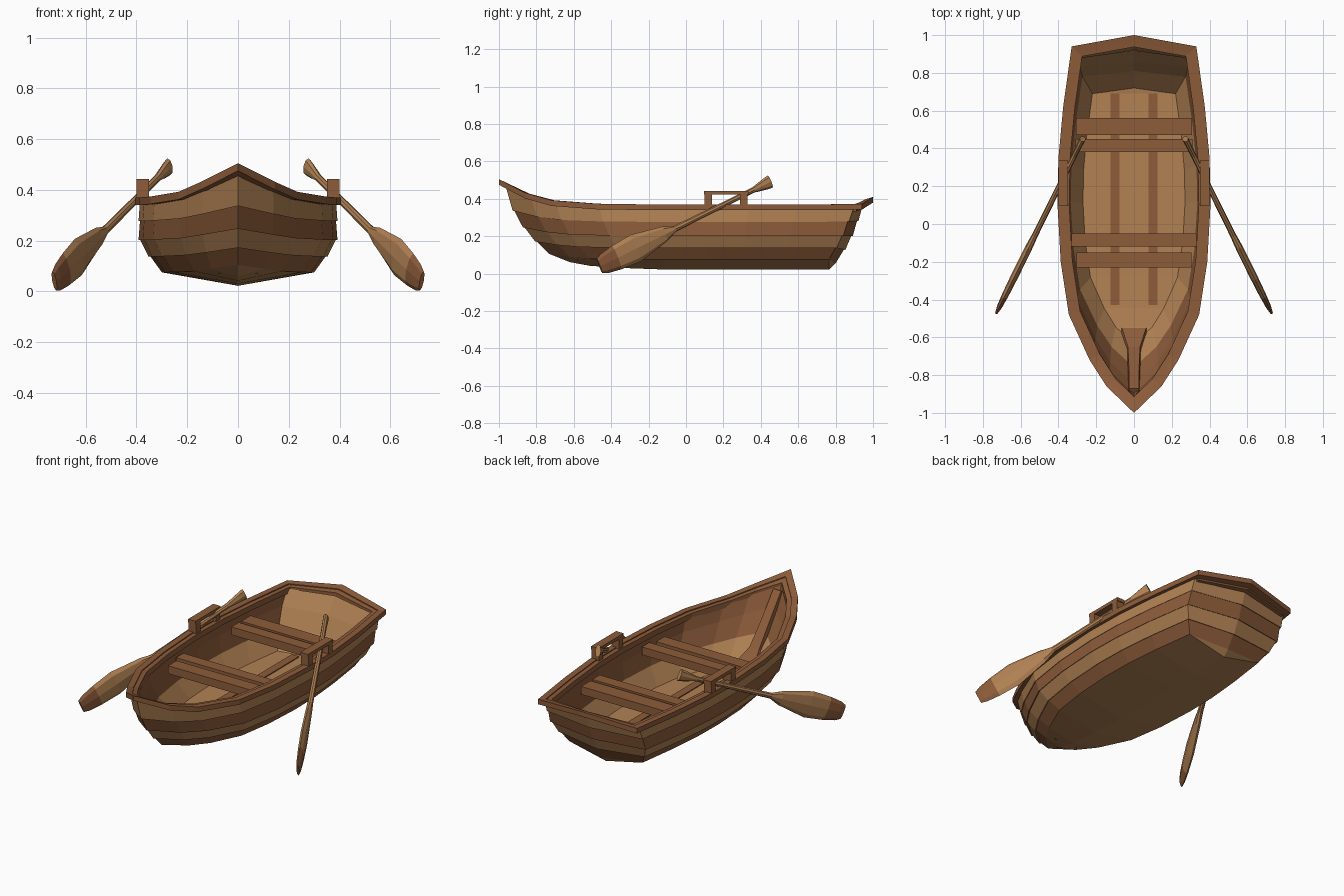
import bpy, bmesh, math
from mathutils import Vector as V

if "Cube" in bpy.data.objects:
    bpy.data.objects.remove(bpy.data.objects["Cube"])


def material(name, rgb):
    m = bpy.data.materials.new(name)
    m.diffuse_color = [((c / 255 + 0.055) / 1.055) ** 2.4 for c in rgb] + [1]
    m.use_nodes = True
    m.node_tree.nodes["Principled BSDF"].inputs["Base Color"].default_value = m.diffuse_color
    return m


TAN = material("light wood", (178, 130, 84))
BROWN = material("brown wood", (141, 92, 58))


def finish(name, bm, mats, flip=False):
    bmesh.ops.remove_doubles(bm, verts=bm.verts, dist=1e-5)
    bmesh.ops.recalc_face_normals(bm, faces=bm.faces)
    if flip:
        bmesh.ops.reverse_faces(bm, faces=bm.faces)
    me = bpy.data.meshes.new(name)
    bm.to_mesh(me)
    bm.free()
    for m in mats:
        me.materials.append(m)
    ob = bpy.data.objects.new(name, me)
    bpy.context.collection.objects.link(ob)
    return ob


def loft(bm, rings, mats, closed=False):
    """Bridge equal rings; one material index per band."""
    rows = [[bm.verts.new(p) for p in r] for r in rings]
    n, count = len(rows[0]), len(rows)
    for k in range(count if closed else count - 1):
        a, b = rows[k], rows[(k + 1) % count]
        for i in range(n):
            j = (i + 1) % n
            bm.faces.new((a[i], a[j], b[j], b[i])).material_index = mats[k]
    return rows


def box(name, lo, hi, mat):
    bm = bmesh.new()
    bmesh.ops.create_cube(bm, size=1)
    for v in bm.verts:
        v.co = V([(lo[i] + hi[i]) / 2 + v.co[i] * (hi[i] - lo[i]) for i in range(3)])
    return finish(name, bm, [mat])


# Starboard sheer line, bow to middle of stern
SHEER = [V(p) for p in [(0, -1.0, .505), (.145, -.86, .432), (.235, -.72, .392),
                        (.345, -.48, .374), (.388, -.2, .37), (.405, .1, .37),
                        (.4, .35, .37), (.375, .62, .37), (.33, .94, .372), (0, 1.0, .41)]]


def both_sides(half):
    return half + [V((-p.x, p.y, p.z)) for p in reversed(half[1:-1])]


def level(width, bow, corner, stern, z, z_bow, z_stern):
    """Horizontal hull line shaped like the sheer."""
    half = []
    for p in SHEER[:-1]:
        half.append(V((p.x * width / .405, bow + (p.y + 1) * (corner - bow) / 1.94,
                       z + (p.z - .37) / .135 * (z_bow - z))))
    half.append(V((0, stern, z_stern)))
    return half


def inset(d, dz):
    """Sheer line offset inwards by d and moved by dz."""
    loop, out = both_sides(SHEER), []
    n = len(loop)
    for i, p in enumerate(loop):
        a = (p - loop[i - 1]).to_2d().normalized()
        b = (loop[(i + 1) % n] - p).to_2d().normalized()
        na, nb = V((-a.y, a.x)), V((-b.y, b.x))
        m = (na + nb) / (1 + na.dot(nb)) * d
        drop = {0: .5, 1: .2, n - 1: .2, len(SHEER) - 1: .3}.get(i, 0) * abs(m.y)
        out.append(V((p.x + m.x, p.y + m.y, p.z + dz - drop)))
    return out


# Outer hull: overlapping strakes in alternating wood
LEVELS = [(.30, -.73, .765, .80, .075, .105, .055),
          (.347, -.80, .80, .845, .14, .175, .13),
          (.386, -.865, .835, .885, .205, .25, .205),
          (.386, -.92, .865, .915, .28, .34, .285),
          (.386, -.965, .90, .95, .36, .47, .385)]
bm = bmesh.new()
rings, mats = [both_sides(level(*LEVELS[0]))], []
for k in range(1, len(LEVELS)):
    w, b, c, s, z, zb, zs = LEVELS[k - 1]
    idx = k % 2
    if k > 1:
        rings.append(both_sides(level(w + .006, b - .007, c + .006, s + .007, z - .003, zb - .003, zs - .003)))
        mats.append(idx)
    rings.append(both_sides(level(*LEVELS[k])))
    mats.append(idx)
rows = loft(bm, rings, mats)
# Shallow V bottom
base, n, last = rows[0], len(rows[0]), len(SHEER) - 1
keel = [base[0]]
for i in range(1, last):
    z = {1: .062, 2: .042, 3: .03}.get(i, .022)
    keel.append(bm.verts.new((0, base[i].co.y, z)))
keel.append(base[last])
for i in range(last):
    for a, b in ((base[i], base[i + 1]), (base[-i % n], base[-(i + 1) % n])):
        face = [a, b] + [v for v in (keel[i + 1], keel[i]) if v not in (a, b)]
        bm.faces.new(face).material_index = 0
finish("outer_hull", bm, [TAN, BROWN])

# Inner hull and floor
bm = bmesh.new()
inner = [level(.27, -.64, .69, .72, .07, .10, .075),
         level(.335, -.76, .78, .81, .17, .22, .18),
         level(.352, -.85, .83, .86, .27, .34, .28),
         level(.355, -.91, .88, .92, .355, .44, .375)]
rows = loft(bm, [both_sides(r) for r in inner], [0, 1, 1])
floor = rows[0]
for i in range(last):
    ring = []
    for v in (floor[i], floor[i + 1], floor[-(i + 1) % n], floor[-i % n]):
        if v not in ring:
            ring.append(v)
    bm.faces.new(ring)
bm.faces.ensure_lookup_table()
for f in bm.faces:  # light transom
    if f.calc_center_median().y > .72:
        f.material_index = 0
finish("inner_hull", bm, [TAN, BROWN], flip=True)

# Darker floor boards
for side, x in (("left", -.1), ("right", .1)):
    box(side + "_floor_stripe", (x - .024, -.43, .07), (x + .024, .69, .076), BROWN)

# Gunwale: outer rail with a lower inner rail
for name, d0, d1, top, bottom in (("outer_gunwale", 0, .036, 0, -.03),
                                  ("inner_gunwale", .034, .062, -.006, -.04)):
    bm = bmesh.new()
    loft(bm, [inset(d0, bottom), inset(d0, top), inset(d1, top), inset(d1, bottom)], [0] * 4, closed=True)
    finish(name, bm, [BROWN])

# Stem post inside the bow
bm = bmesh.new()
post = [(-.90, .41, .032), (-.78, .26, .034), (-.68, .14, .04), (-.58, .07, .08)]
rows = loft(bm, [[V((-w, y, z)), V((w, y, z)), V((w * .8, y + .03, z + .02)), V((-w * .8, y + .03, z + .02))]
                 for y, z, w in post], [0] * 3)
bm.faces.new(rows[0])
bm.faces.new(rows[-1])
finish("stem_post", bm, [BROWN])

# Seat planks in two pairs
for i, (y0, y1) in enumerate([(-.23, -.15), (-.12, -.05), (.38, .45), (.47, .56)]):
    w = (.305, .33, .31, .308)[i]
    box(f"seat_plank_{i + 1}", (-w, y0, .262), (w, y1, .31), BROWN)

# Oars and their holders, mirrored
OAR = [(0, .036, .016), (.035, .03, .015), (.10, .015, .014), (.3, .015, .015), (.56, .017, .016),
       (.62, .042, .019), (.79, .078, .02), (.90, .069, .018), (.97, .056, .014), (1.0, .042, .009)]
for side, s in (("left", -1), ("right", 1)):
    for part, y0, y1, z0, z1 in (("front_post", .1, .14, .36, .425), ("back_post", .29, .33, .36, .425),
                                 ("top_bar", .095, .335, .422, .442)):
        xs = sorted((s * .35, s * .4))
        box(f"{side}_oarlock_{part}", (xs[0], y0, z0), (xs[1], y1, z1), BROWN)
    grip, tip = V((.272, .45, .492)), V((.724, -.462, .041))
    d = (tip - grip).normalized()
    flat = V((-d.y, d.x, 0)).normalized()
    wide = d.cross(flat).normalized()
    rings = []
    for t, w, h in OAR:
        c = grip.lerp(tip, t)
        ring = [c + wide * w * math.cos(a * math.tau / 8) + flat * h * math.sin(a * math.tau / 8)
                for a in range(8)]
        rings.append([V((p.x * s, p.y, p.z)) for p in ring])
    bm = bmesh.new()
    rows = loft(bm, rings, [0] * 7 + [1] * 2)
    bm.faces.new(rows[0])
    bm.faces.new(rows[-1]).material_index = 1
    finish(side + "_oar", bm, [TAN, BROWN])
